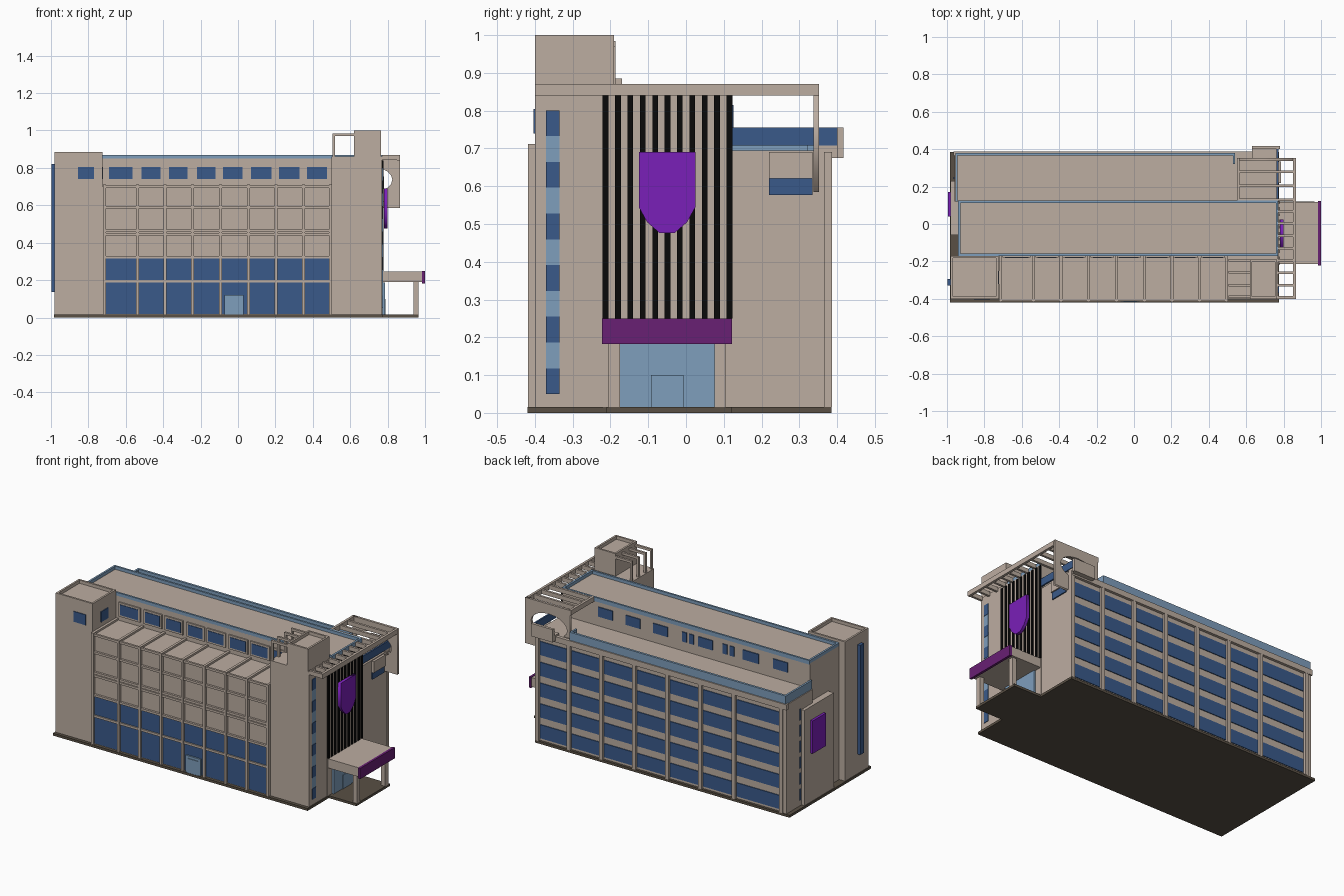
import bpy, bmesh, math

if "Cube" in bpy.data.objects:
    bpy.data.objects.remove(bpy.data.objects["Cube"])


def material(name, r, g, b):
    m = bpy.data.materials.new(name)
    m.use_nodes = True
    m.diffuse_color = (r, g, b, 1)
    m.node_tree.nodes["Principled BSDF"].inputs["Base Color"].default_value = (r, g, b, 1)
    return m


BEIGE = material("beige stone", 0.503, 0.418, 0.356)
BLUE = material("dark blue glass", 0.042, 0.102, 0.255)
SKY = material("light blue glass", 0.209, 0.342, 0.503)
BLACK = material("black stripe", 0.003, 0.003, 0.003)
VIOLET = material("violet", 0.195, 0.014, 0.479)
PLUM = material("plum", 0.138, 0.014, 0.174)
BROWN = material("dark brown base", 0.10, 0.08, 0.058)


def boxes(name, mat, bounds):
    """One object made of boxes given as (x0, x1, y0, y1, z0, z1)."""
    bm = bmesh.new()
    for x0, x1, y0, y1, z0, z1 in bounds:
        vs = bmesh.ops.create_cube(bm, size=1)["verts"]
        for v in vs:
            v.co = (x1 if v.co.x > 0 else x0, y1 if v.co.y > 0 else y0, z1 if v.co.z > 0 else z0)
    me = bpy.data.meshes.new(name)
    bm.to_mesh(me)
    bm.free()
    me.materials.append(mat)
    ob = bpy.data.objects.new(name, me)
    bpy.context.collection.objects.link(ob)
    return ob


def rim(x0, x1, y0, y1, z0, z1, t=0.012):
    """Four thin walls around a roof."""
    return [(x0, x1, y0, y0 + t, z0, z1), (x0, x1, y1 - t, y1, z0, z1),
            (x0, x0 + t, y0 + t, y1 - t, z0, z1), (x1 - t, x1, y0 + t, y1 - t, z0, z1)]


def plate(name, mat, outlines, axis, a, b):
    """Flat outlines (later ones are holes) given thickness from a to b along axis."""
    cu = bpy.data.curves.new(name, "CURVE")
    cu.dimensions, cu.fill_mode, cu.extrude = "2D", "BOTH", (b - a) / 2
    for pts in outlines:
        s = cu.splines.new("POLY")
        s.points.add(len(pts) - 1)
        s.use_cyclic_u = True
        for p, (u, v) in zip(s.points, pts):
            p.co = (u, v, 0, 1)
    ob = bpy.data.objects.new(name, cu)
    bpy.context.collection.objects.link(ob)
    cu.materials.append(mat)
    if axis == "x":
        ob.rotation_euler = (math.pi / 2, 0, math.pi / 2)
        ob.location.x = (a + b) / 2
    else:
        ob.rotation_euler = (math.pi / 2, 0, 0)
        ob.location.y = (a + b) / 2
    bpy.ops.object.select_all(action="DESELECT")
    ob.select_set(True)
    bpy.context.view_layer.objects.active = ob
    bpy.ops.object.convert(target="MESH")


# Ground slab
boxes("base_slab", BROWN, [(-0.985, 0.775, -0.42, 0.385, 0, 0.015), (0.775, 0.965, -0.21, 0.12, 0, 0.015)])

# Main masses
boxes("central_block", BEIGE, [(-0.94, 0.77, -0.17, 0.12, 0.015, 0.85)])
boxes("rear_block", BEIGE, [(-0.96, 0.77, 0.12, 0.37, 0.015, 0.695)])
boxes("front_block", BEIGE, [(-0.73, 0.50, -0.40, -0.16, 0.015, 0.70)])
boxes("left_end_panel", BEIGE, [(-0.98, -0.93, -0.06, 0.23, 0.015, 0.61)])
boxes("left_end_plaque", VIOLET, [(-0.995, -0.98, 0.04, 0.17, 0.32, 0.525)])
boxes("left_end_window_slit", BLUE, [(-0.964, -0.96, 0.24, 0.25, z, z + 0.07) for z in [0.05 + 0.1 * i for i in range(6)]])

# Glass parapets
boxes("central_parapet", SKY, rim(-0.94, 0.77, -0.17, 0.125, 0.845, 0.87))
boxes("rear_parapet", SKY, [(-0.955, 0.54, 0.366, 0.38, 0.69, 0.75), (-0.955, -0.943, 0.12, 0.366, 0.69, 0.75),
                            (0.528, 0.54, 0.32, 0.366, 0.69, 0.75)])
boxes("rear_cornice", BEIGE, [(-0.965, 0.77, 0.365, 0.387, 0.665, 0.70)])

# Left stair tower
boxes("left_tower", BEIGE, [(-0.98, -0.725, -0.40, -0.17, 0.015, 0.865)] + rim(-0.98, -0.725, -0.40, -0.17, 0.865, 0.885))
boxes("left_tower_windows", BLUE, [(-0.855, -0.77, -0.404, -0.398, 0.74, 0.805), (-0.727, -0.721, -0.32, -0.25, 0.74, 0.805),
                                   (-0.998, -0.98, -0.33, -0.295, 0.136, 0.82)])

# Right stair tower
boxes("right_tower", BEIGE, [(0.50, 0.77, -0.40, -0.17, 0.015, 0.86), (0.62, 0.765, -0.40, -0.19, 0.86, 0.98)]
      + rim(0.62, 0.765, -0.40, -0.19, 0.98, 1.0))
frame = []
for y in (-0.395, -0.335, -0.265, -0.20):
    frame += [(0.505, 0.62, y, y + 0.013, 0.97, 0.985), (0.505, 0.518, y, y + 0.013, 0.86, 0.97)]
boxes("roof_frame", BEIGE, frame)
boxes("stair_glass_strip", SKY, [(0.77, 0.772, -0.37, -0.335, 0.05, 0.80)])
boxes("stair_windows", BLUE, [(0.77, 0.774, -0.37, -0.335, 0.05 + 0.1365 * i, 0.118 + 0.1365 * i) for i in range(6)])

# Front grid of ribs, ledges and glazing
ribs = [-0.715, -0.537, -0.39, -0.243, -0.094, 0.056, 0.203, 0.35, 0.495]
boxes("front_ribs", BEIGE, [(x - 0.008, x + 0.008, -0.418, -0.17, 0.015, 0.712) for x in ribs])
boxes("front_ledges", BEIGE, [(-0.715, 0.495, -0.413, -0.40, z - 0.007, z + 0.007) for z in (0.193, 0.322, 0.445, 0.463, 0.59, 0.70)])
boxes("front_glazing", BLUE, [(a + 0.008, b - 0.008, -0.405, -0.398, z0, z1)
                              for a, b in zip(ribs, ribs[1:]) for z0, z1 in ((0.02, 0.186), (0.20, 0.315))])
boxes("front_door", SKY, [(-0.072, 0.03, -0.414, -0.40, 0.015, 0.12), (-0.055, 0.015, -0.418, -0.40, 0.015, 0.105)])

# Upper storey windows, front and rear
upper = [(-0.69, -0.565), (-0.515, -0.415), (-0.37, -0.27), (-0.22, -0.12), (-0.08, 0.025), (0.07, 0.18), (0.22, 0.33), (0.37, 0.475)]
boxes("upper_front_frames", BEIGE, [(a - 0.012, b + 0.012, -0.178, -0.17, 0.728, 0.817) for a, b in upper])
boxes("upper_front_windows", BLUE, [(a, b, -0.181, -0.17, 0.74, 0.805) for a, b in upper])
rear_upper = [(0.42, 0.52), (0.23, 0.33), (0.04, 0.14), (-0.09, -0.06), (-0.14, -0.11), (-0.27, -0.17),
              (-0.37, -0.34), (-0.42, -0.39), (-0.59, -0.48), (-0.79, -0.69)]
boxes("upper_rear_windows", BLUE, [(a, b, 0.12, 0.126, 0.755, 0.815) for a, b in rear_upper])

# Rear wall: pilasters and five rows of windows
pil = [0.762, 0.545, 0.318, 0.09, -0.137, -0.365, -0.597, -0.925]
boxes("rear_pilasters", BEIGE, [(x - 0.012, x + 0.012, 0.365, 0.386, 0.015, 0.69) for x in pil]
      + [(-0.96, -0.925, 0.365, 0.38, 0.015, 0.69)])
boxes("rear_windows", BLUE, [(b + 0.015, a - 0.015, 0.368, 0.375, 0.03 + 0.13 * i, 0.115 + 0.13 * i)
                             for a, b in zip(pil, pil[1:]) for i in range(5)])

# Striped end wall with shield
boxes("end_wall_panel", BEIGE, [(0.765, 0.773, -0.22, 0.12, 0.015, 0.845)])
boxes("end_wall_stripes", BLACK, [(0.77, 0.779, y - 0.0075, y + 0.0075, 0.25, 0.84)
                                  for y in [-0.213 + 0.0328 * i for i in range(11)]])
plate("end_wall_shield", VIOLET, [[(-0.125, 0.69), (0.025, 0.69), (0.025, 0.545), (0.003, 0.505), (-0.03, 0.476),
                                   (-0.07, 0.476), (-0.103, 0.505), (-0.125, 0.545)]], "x", 0.78, 0.798)

# Entrance canopy
boxes("canopy_roof", BEIGE, [(0.77, 0.985, -0.215, 0.118, 0.19, 0.247)])
boxes("canopy_fascia", PLUM, [(0.985, 1.0, -0.222, 0.122, 0.183, 0.25)])
boxes("canopy_posts", BEIGE, [(0.937, 0.965, y, y + 0.03, 0.015, 0.19) for y in (-0.205, 0.075)])
boxes("entrance_glass", SKY, [(0.77, 0.785, -0.175, 0.075, 0.015, 0.187), (0.785, 0.789, -0.092, -0.007, 0.015, 0.1)])

# Roof pergola
slats = [(0.77, 0.865, y - 0.007, y + 0.007, 0.842, 0.868) for y in [-0.393 + 0.066 * i for i in range(8)]]
slats += [(0.555, 0.865, y - 0.007, y + 0.007, 0.842, 0.868) for y in (0.13, 0.205, 0.28)]
boxes("pergola", BEIGE, slats + [(0.85, 0.865, -0.40, 0.352, 0.84, 0.87), (0.55, 0.565, 0.12, 0.352, 0.84, 0.87)])
hole = [(0.70 + 0.125 * math.cos(math.tau * i / 20), 0.737 + 0.072 * math.sin(math.tau * i / 20)) for i in range(20)]
plate("pergola_end_plate", BEIGE, [[(0.555, 0.585), (0.865, 0.585), (0.865, 0.87), (0.555, 0.87)], hole], "y", 0.337, 0.352)

# Corner balcony
boxes("corner_balcony", BEIGE, [(0.63, 0.77, 0.352, 0.40, 0.675, 0.71), (0.63, 0.78, 0.40, 0.417, 0.675, 0.755)])
boxes("corner_balcony_glass", BLUE, [(0.763, 0.773, 0.12, 0.40, 0.708, 0.755)])
boxes("corner_side_box", BEIGE, [(0.77, 0.785, 0.22, 0.335, 0.62, 0.69)])
boxes("corner_side_window", BLUE, [(0.77, 0.777, 0.22, 0.335, 0.577, 0.62)])
